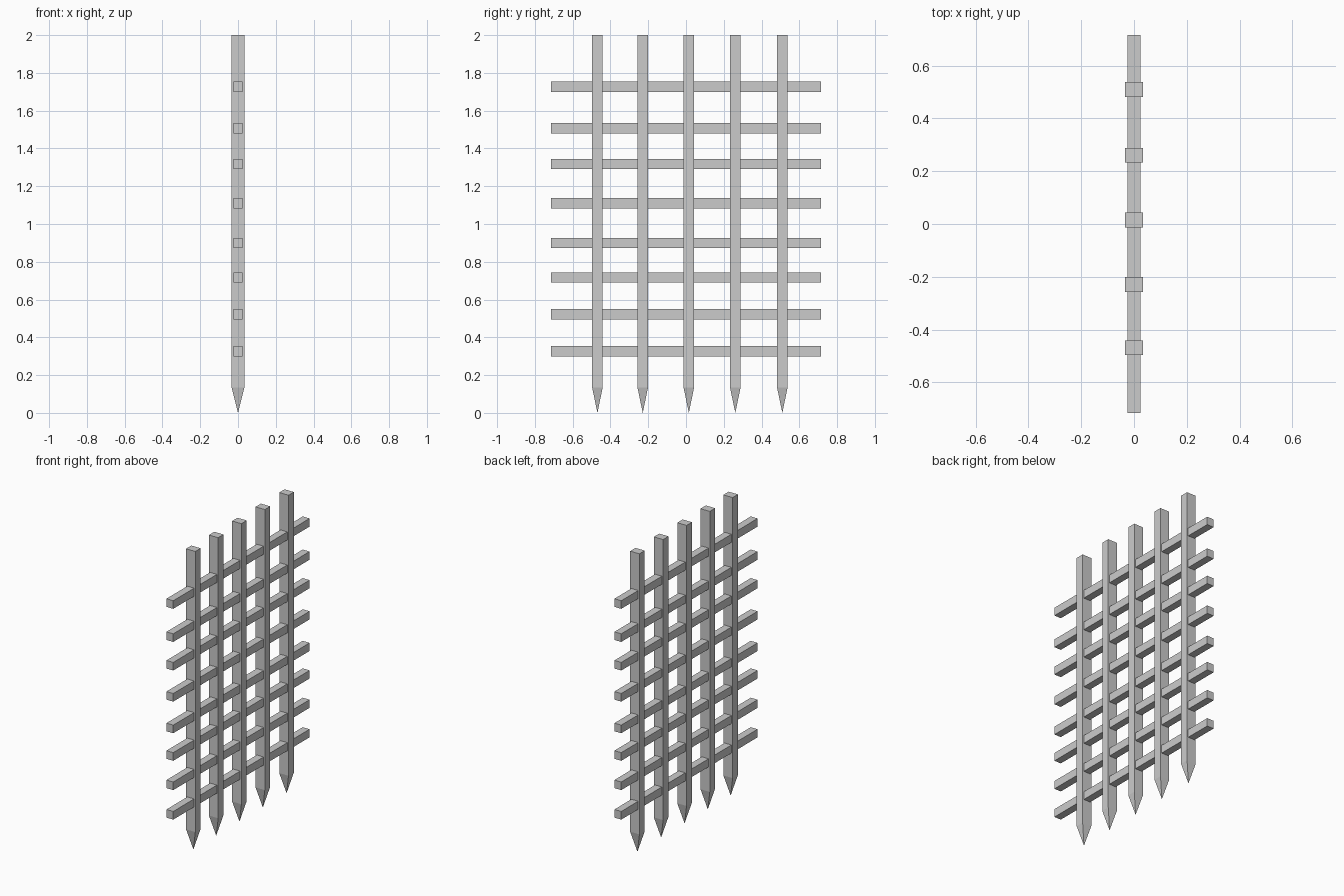
import bpy, bmesh

if "Cube" in bpy.data.objects:
    bpy.data.objects.remove(bpy.data.objects["Cube"])

POST_Y = [-0.469, -0.229, 0.015, 0.261, 0.51]
RAIL_Z = [0.326, 0.522, 0.717, 0.9, 1.11, 1.317, 1.507, 1.727]
POST_X, POST_W = 0.034, 0.028      # post half sizes
RAIL_X, RAIL_H, RAIL_L = 0.025, 0.027, 0.716  # rail half sizes


def finish(name, bm):
    bmesh.ops.recalc_face_normals(bm, faces=bm.faces)
    mesh = bpy.data.meshes.new(name)
    bm.to_mesh(mesh)
    bm.free()
    obj = bpy.data.objects.new(name, mesh)
    bpy.context.collection.objects.link(obj)


def box(bm, lo, hi):
    verts = bmesh.ops.create_cube(bm, size=1)["verts"]
    for v in verts:
        for i in range(3):
            v.co[i] = hi[i] if v.co[i] > 0 else lo[i]


# Upright posts with sharpened lower ends
for n, y in enumerate(POST_Y, 1):
    bm = bmesh.new()
    box(bm, (-POST_X, y - POST_W, 0.135), (POST_X, y + POST_W, 2.0))
    bm.faces.ensure_lookup_table()
    bottom = min(bm.faces, key=lambda f: f.calc_center_median().z)
    tip = bmesh.ops.poke(bm, faces=[bottom])["verts"][0]
    tip.co.z = 0.0
    finish(f"post_{n}", bm)

# Horizontal rails passing through the posts
for n, z in enumerate(RAIL_Z, 1):
    bm = bmesh.new()
    box(bm, (-RAIL_X, -RAIL_L, z - RAIL_H), (RAIL_X, RAIL_L, z + RAIL_H))
    finish(f"rail_{n}", bm)
